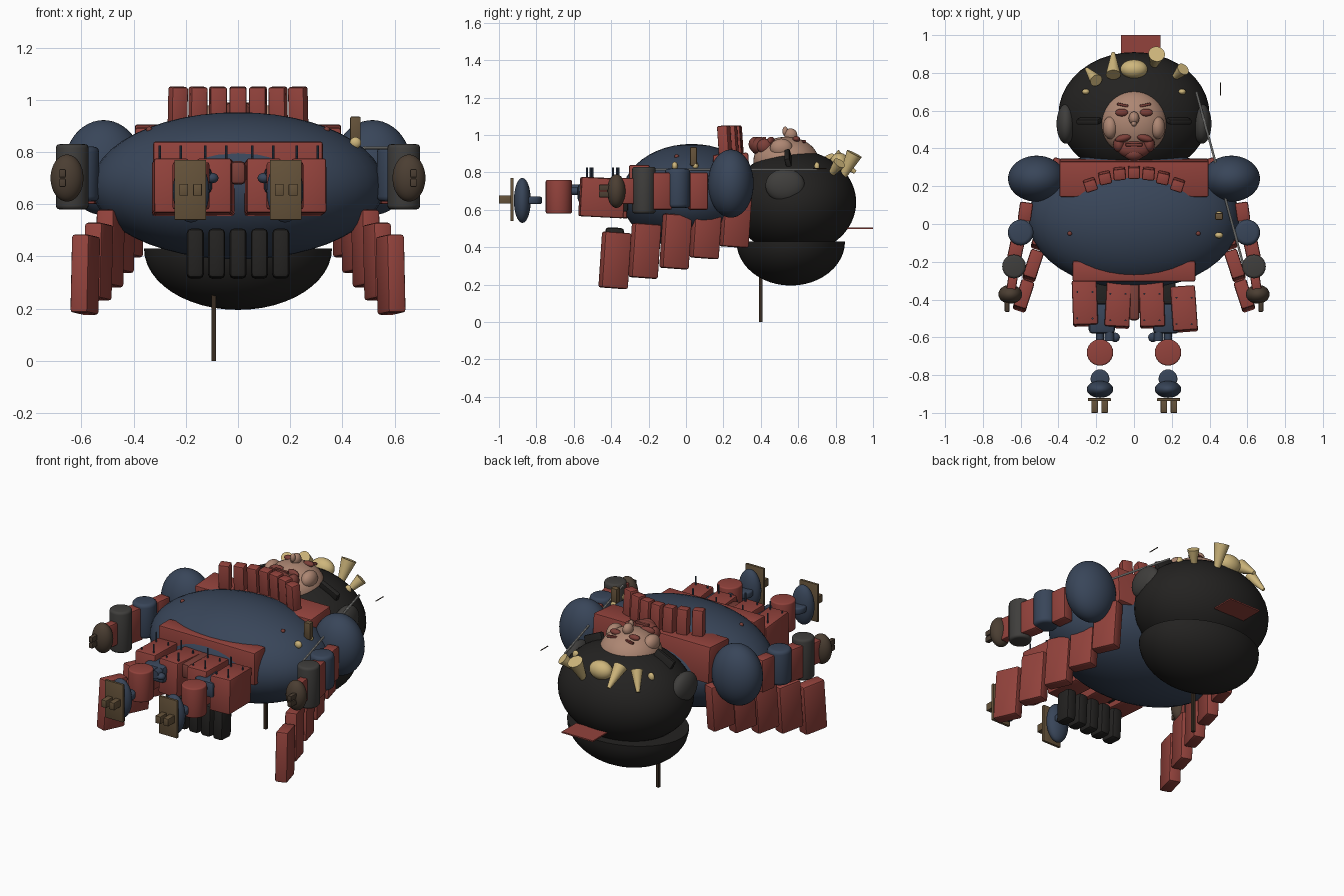
import bpy, bmesh, math
from mathutils import Vector, Matrix

COLORS = {
    "red": (0.29, 0.055, 0.045), "blue": (0.04, 0.06, 0.10), "black": (0.017, 0.016, 0.015),
    "iron": (0.05, 0.048, 0.045), "brown": (0.13, 0.085, 0.042), "glove": (0.07, 0.048, 0.032),
    "gold": (0.62, 0.47, 0.2), "skin": (0.42, 0.24, 0.17), "mask": (0.2, 0.05, 0.04),
    "steel": (0.5, 0.5, 0.48), "wood": (0.04, 0.025, 0.015)}
MATS = {}
for key, c in COLORS.items():
    MATS[key] = bpy.data.materials.new(key)
    MATS[key].diffuse_color = (*c, 1)


def finish(bm, name, mat, loc, rot=(0, 0, 0), smooth=True):
    me = bpy.data.meshes.new(name)
    for f in bm.faces:
        f.smooth = smooth
    for e in bm.edges:
        if len(e.link_faces) == 2 and e.calc_face_angle(0) > math.radians(35):
            e.smooth = False
    bm.to_mesh(me)
    bm.free()
    me.materials.append(MATS[mat])
    ob = bpy.data.objects.new(name, me)
    bpy.context.collection.objects.link(ob)
    ob.location = loc
    ob.rotation_euler = [math.radians(a) for a in rot]
    return ob


def box(name, mat, loc, size, rot=(0, 0, 0), bevel=0.01):
    bm = bmesh.new()
    bmesh.ops.create_cube(bm, size=1)
    bmesh.ops.scale(bm, vec=size, verts=bm.verts)
    if bevel:
        bmesh.ops.bevel(bm, geom=bm.edges[:], offset=min(bevel, min(size) * 0.3),
                        segments=2, profile=0.5, affect='EDGES')
    return finish(bm, name, mat, loc, rot)


def ball(name, mat, loc, radii, rot=(0, 0, 0), half=None):
    bm = bmesh.new()
    bmesh.ops.create_uvsphere(bm, u_segments=40, v_segments=24, radius=1)
    if half:
        bmesh.ops.bisect_plane(bm, geom=bm.verts[:] + bm.edges[:] + bm.faces[:],
                               plane_co=(0, 0, 0), plane_no=(0, 0, 1), clear_outer=True)
        bmesh.ops.holes_fill(bm, edges=[e for e in bm.edges if e.is_boundary])
    bmesh.ops.scale(bm, vec=radii, verts=bm.verts)
    return finish(bm, name, mat, loc, rot)


def rod(name, mat, a, b, r1, r2=None, seg=24, bevel=0.0):
    a, b = Vector(a), Vector(b)
    bm = bmesh.new()
    bmesh.ops.create_cone(bm, cap_ends=True, segments=seg, radius1=r1,
                          radius2=r1 if r2 is None else r2, depth=(b - a).length)
    if bevel:
        rim = [e for e in bm.edges if abs(e.verts[0].co.z - e.verts[1].co.z) < 1e-5]
        bmesh.ops.bevel(bm, geom=rim, offset=bevel, segments=3, profile=0.5, affect='EDGES')
    m = (b - a).to_track_quat('Z', 'Y').to_matrix().to_4x4()
    bmesh.ops.transform(bm, matrix=m, verts=bm.verts)
    return finish(bm, name, mat, (a + b) / 2)


# Torso, chest plate, waist plate
ball("torso", "blue", (0, 0.03, 0.67), (0.56, 0.375, 0.282))
box("chest_plate", "red", (0, 0.245, 0.79), (0.79, 0.19, 0.22), (4, 0, 0))
box("waist_plate", "red", (0, -0.25, 0.74), (0.65, 0.11, 0.2))

# Collar lamellae in an arc
for i in range(-3, 4):
    box("collar_plate", "red", (i * 0.077, 0.275 - 0.0075 * i * i, 0.95), (0.066, 0.06, 0.2), (4, 0, -i * 6))

# Helmet, neck bowl, face
ball("helmet_dome", "black", (0, 0.58, 0.64), (0.4, 0.33, 0.28))
ball("helmet_front", "black", (0, 0.52, 0.66), (0.37, 0.17, 0.25))
ball("helmet_neck_bowl", "black", (0, 0.56, 0.43), (0.36, 0.29, 0.235), half=True)
ball("face", "skin", (0, 0.535, 0.86), (0.175, 0.175, 0.13))
ball("nose", "skin", (0, 0.56, 1.0), (0.028, 0.035, 0.035))
ball("brow_knob", "skin", (0, 0.53, 1.02), (0.015, 0.015, 0.025))
ball("beard", "mask", (0, 0.395, 0.94), (0.085, 0.05, 0.05))
ball("chin", "mask", (0, 0.37, 0.95), (0.05, 0.035, 0.04))
box("mouth", "mask", (0, 0.42, 0.98), (0.09, 0.018, 0.02))
for s in (-1, 1):
    ball("cheek", "skin", (s * 0.125, 0.51, 0.93), (0.04, 0.06, 0.05))
    ball("eye", "mask", (s * 0.065, 0.59, 0.978), (0.034, 0.02, 0.016))
    box("eyebrow", "mask", (s * 0.06, 0.63, 0.965), (0.06, 0.014, 0.015), (0, 0, s * 12))
    ball("moustache", "mask", (s * 0.055, 0.455, 0.965), (0.045, 0.02, 0.025), (0, 0, -s * 15))
    ball("jaw", "mask", (s * 0.08, 0.42, 0.94), (0.03, 0.04, 0.04))
    ball("ear_disc", "iron", (s * 0.36, 0.53, 0.73), (0.05, 0.105, 0.09))
    box("cheek_guard", "black", (s * 0.23, 0.55, 0.86), (0.13, 0.03, 0.09), (15, s * 25, 0))

# Gold crest of tusks on the crown
ball("crest_dome", "gold", (0, 0.82, 0.85), (0.072, 0.05, 0.055))
for a, b, r in (((-0.11, 0.79, 0.89), (-0.11, 0.905, 0.80), 0.04),
                ((-0.2, 0.76, 0.88), (-0.25, 0.82, 0.78), 0.034),
                ((0.12, 0.90, 0.90), (0.1, 0.82, 0.74), 0.044),
                ((0.26, 0.82, 0.85), (0.2, 0.76, 0.77), 0.034)):
    rod("crest_tusk", "gold", a, b, r, 0.01)
for s in (-1, 1):
    ball("crest_stud", "gold", (s * 0.255, 0.70, 0.83), (0.02, 0.015, 0.025))

# Plume tab at the back and support pole
box("back_tab", "red", (0.035, 0.93, 0.5), (0.21, 0.14, 0.008), bevel=0)
box("support_pole", "wood", (-0.093, 0.4, 0.17), (0.018, 0.018, 0.34), bevel=0)

for s in (-1, 1):
    # Arms
    ball("shoulder", "blue", (s * 0.515, 0.24, 0.74), (0.152, 0.122, 0.182))
    box("upper_arm_guard", "red", (s * 0.575, 0.065, 0.7), (0.07, 0.1, 0.2), (0, 0, s * 8))
    rod("elbow", "blue", (s * 0.6, -0.045, 0.61), (s * 0.6, -0.045, 0.82), 0.068, bevel=0.02)
    box("forearm_guard", "red", (s * 0.625, -0.135, 0.7), (0.075, 0.11, 0.2), (0, 0, s * 12))
    rod("cuff", "iron", (s * 0.635, -0.225, 0.58), (s * 0.635, -0.225, 0.83), 0.063, bevel=0.015)
    box("wrist", "red", (s * 0.645, -0.31, 0.7), (0.05, 0.09, 0.14), (0, 0, s * 8))
    ball("hand", "glove", (s * 0.655, -0.372, 0.7), (0.063, 0.05, 0.09))
    for dz in (-0.018, 0.018):
        box("thumb", "glove", (s * 0.672, -0.43, 0.7 + dz), (0.025, 0.07, 0.032), bevel=0.004)

    # Hanging side plates, stepping down and outwards
    for x, y, z, h in ((0.415, 0.265, 0.54, 0.28), (0.45, 0.105, 0.47, 0.26), (0.49, -0.055, 0.43, 0.29),
                       (0.535, -0.22, 0.38, 0.29), (0.585, -0.38, 0.33, 0.3)):
        box("side_plate", "red", (s * x, y, z), (0.072, 0.15, h), (-4, 0, s * 18), 0.012)

    # Legs
    box("thigh", "blue", (s * 0.17, -0.5, 0.69), (0.14, 0.16, 0.1), bevel=0.02)
    rod("knee_peg", "blue", (s * 0.13, -0.62, 0.71), (s * 0.13, -0.5, 0.71), 0.025)
    ball("knee_knob", "blue", (s * 0.1, -0.6, 0.7), (0.025, 0.025, 0.02))
    rod("shin_link", "blue", (s * 0.18, -0.64, 0.7), (s * 0.18, -0.55, 0.7), 0.02)
    rod("shin_guard", "red", (s * 0.18, -0.68, 0.58), (s * 0.18, -0.68, 0.76), 0.07, bevel=0.008)
    rod("ankle", "blue", (s * 0.18, -0.82, 0.63), (s * 0.18, -0.82, 0.67), 0.05, bevel=0.01)
    ball("foot", "blue", (s * 0.18, -0.875, 0.65), (0.07, 0.045, 0.12))
    box("sandal_sole", "brown", (s * 0.183, -0.93, 0.655), (0.122, 0.016, 0.23), bevel=0.003)
    for dx in (-0.025, 0.028):
        box("sandal_tooth", "brown", (s * 0.183 + dx, -0.965, 0.655), (0.034, 0.07, 0.045), bevel=0.003)
    box("hip_block", "black", (s * 0.17, -0.38, 0.65), (0.1, 0.14, 0.12))

# Front skirt plates with vertical pins
for x, y, a in ((-0.26, -0.42, 2), (-0.085, -0.43, -3), (0.095, -0.43, 2), (0.265, -0.45, 4)):
    box("skirt_plate", "red", (x, y, 0.665), (0.132, 0.235, 0.21), (-3, 0, a))
    for dx in (-0.04, 0.04):
        for dy in (-0.08, 0.06):
            rod("lacing_pin", "blue", (x + dx, y + dy, 0.7),
                (x + dx, y + dy, 0.825 if dx * dy < 0 else 0.785), 0.005, seg=8)
box("belt_knot", "mask", (0, -0.4, 0.72), (0.06, 0.22, 0.09), bevel=0.02)

# Dark inner skirt
for i in range(-2, 3):
    box("inner_skirt_plate", "black", (i * 0.082, -0.385, 0.41), (0.066, 0.1, 0.19), (-3, 0, 0), 0.018)

# Sword, handle and small chest fittings
rod("sword_blade", "steel", (0.33, 0.7, 0.815), (0.58, -0.22, 0.815), 0.006, seg=8)
box("sword_handle", "brown", (0.45, 0.04, 0.885), (0.04, 0.035, 0.1), bevel=0.004)
for y in (0.05, -0.06):
    ball("gold_bead", "gold", (0.45, y, 0.835), (0.022, 0.016, 0.022))
rod("loose_pin", "wood", (0.457, 0.68, 0.82), (0.457, 0.75, 0.82), 0.003, seg=6)
for s in (-1, 1):
    ball("chest_rivet", "mask", (s * 0.34, -0.05, 0.885), (0.012, 0.012, 0.012))
